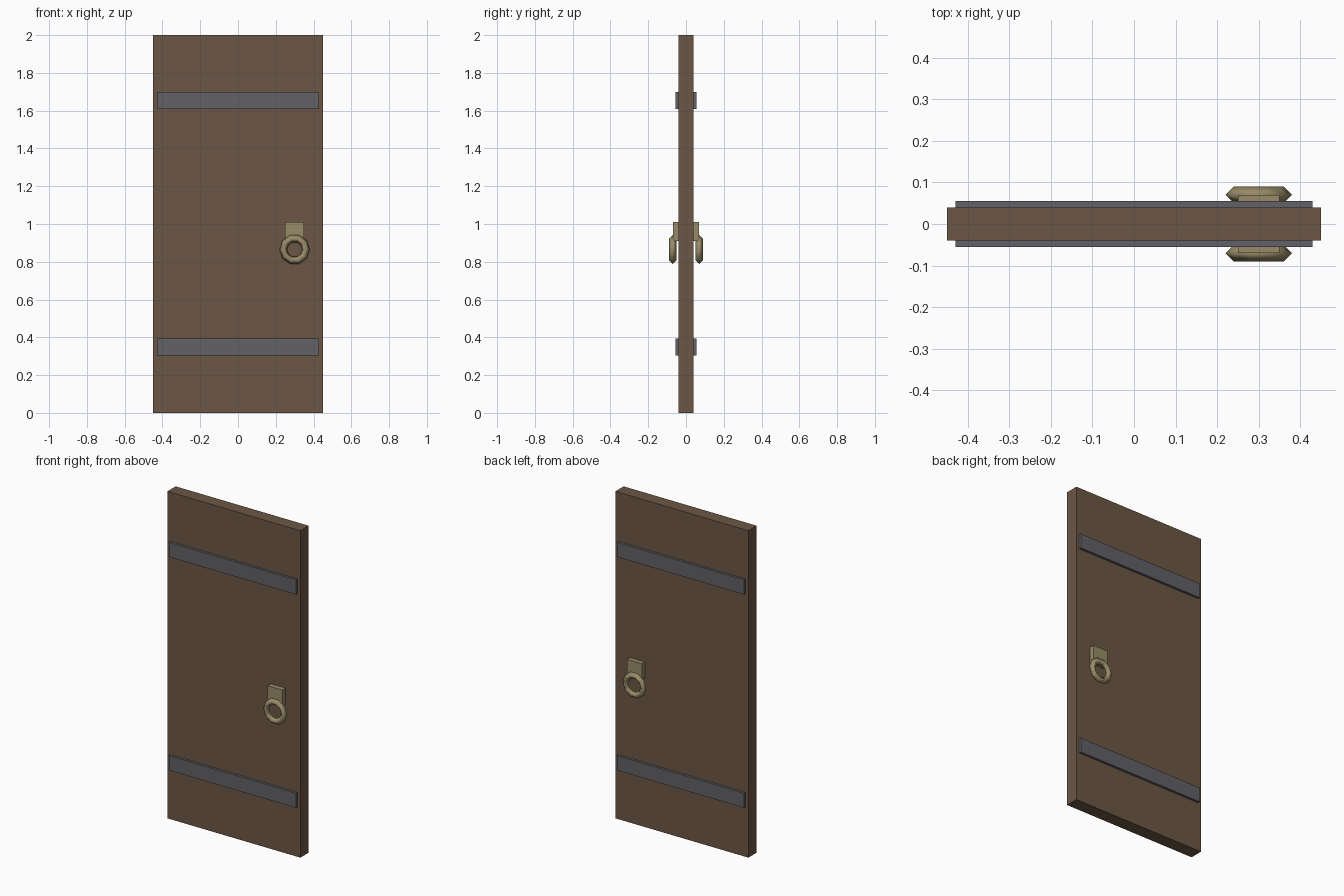
import bpy, bmesh
from math import cos, sin, pi

if "Cube" in bpy.data.objects:
    bpy.data.objects.remove(bpy.data.objects["Cube"])


def material(name, color):
    m = bpy.data.materials.new(name)
    m.diffuse_color = (*color, 1)
    m.use_nodes = True
    m.node_tree.nodes["Principled BSDF"].inputs["Base Color"].default_value = m.diffuse_color
    return m


WOOD = material("wood", (0.15, 0.095, 0.058))
IRON = material("iron", (0.12, 0.12, 0.135))
BRASS = material("brass", (0.32, 0.26, 0.14))


def finish(name, bm, mat):
    bmesh.ops.recalc_face_normals(bm, faces=bm.faces)
    me = bpy.data.meshes.new(name)
    bm.to_mesh(me)
    bm.free()
    me.materials.append(mat)
    ob = bpy.data.objects.new(name, me)
    bpy.context.collection.objects.link(ob)
    return ob


def box(name, lo, hi, mat):
    bm = bmesh.new()
    bmesh.ops.create_cube(bm, size=1)
    for v in bm.verts:
        v.co = [(a + b) / 2 + c * (b - a) for a, b, c in zip(lo, hi, v.co)]
    return finish(name, bm, mat)


def ring(name, center, major, minor, n, k, mat):
    # low-poly torus facing along y
    bm = bmesh.new()
    cx, cy, cz = center
    grid = []
    for i in range(n):
        a = 2 * pi * i / n
        row = []
        for j in range(k):
            b = 2 * pi * j / k
            r = major + minor * cos(b)
            row.append(bm.verts.new((cx + r * cos(a), cy + minor * sin(b), cz + r * sin(a))))
        grid.append(row)
    for i in range(n):
        for j in range(k):
            p, q = grid[i], grid[(i + 1) % n]
            bm.faces.new((p[j], q[j], q[(j + 1) % k], p[(j + 1) % k]))
    for f in bm.faces:
        f.smooth = True
    return finish(name, bm, mat)


# Door leaf
box("door_panel", (-0.45, -0.04, 0), (0.45, 0.04, 2), WOOD)

# Straps and ring pulls on both faces
for side, s in (("front", -1), ("back", 1)):
    def slab(name, x0, x1, z0, z1, depth, mat):
        y0, y1 = sorted((s * 0.04, s * depth))
        box(f"{side}_{name}", (x0, y0, z0), (x1, y1, z1), mat)

    for label, z in (("lower", 0.35), ("upper", 1.655)):
        slab(f"{label}_strap", -0.43, 0.43, z - 0.045, z + 0.045, 0.055, IRON)
    slab("handle_plate", 0.25, 0.35, 0.91, 1.01, 0.07, BRASS)
    ring(f"{side}_handle_ring", (0.30, s * 0.07, 0.865), 0.06, 0.02, 10, 4, BRASS)
